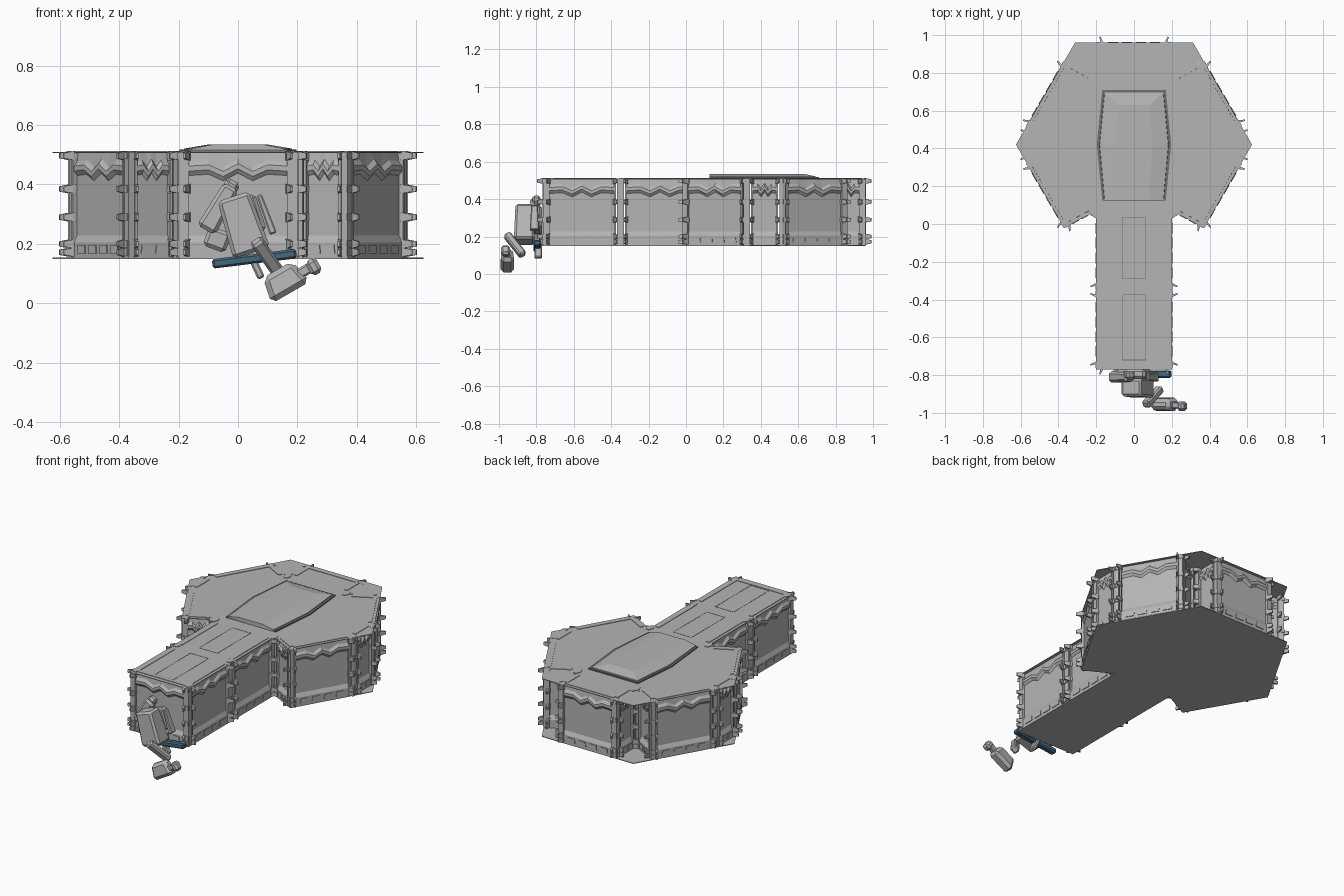
import bpy, bmesh, math
from mathutils import Matrix, Vector

cube = bpy.data.objects.get("Cube")
if cube:
    bpy.data.objects.remove(cube)


def material(name, color):
    m = bpy.data.materials.new(name)
    m.use_nodes = True
    m.diffuse_color = (*color, 1)
    m.node_tree.nodes["Principled BSDF"].inputs["Base Color"].default_value = (*color, 1)
    return m


GREY = material("plain grey", (0.46, 0.46, 0.46))
DARK = material("dark seam grey", (0.16, 0.16, 0.16))
BLUE = material("slate blue", (0.06, 0.14, 0.2))
FLOOR, ROOF = 0.15, 0.51


def finish(name, bm, mat=GREY, matrix=Matrix()):
    bmesh.ops.recalc_face_normals(bm, faces=bm.faces)
    mesh = bpy.data.meshes.new(name)
    bm.to_mesh(mesh)
    bm.free()
    mesh.materials.append(mat)
    ob = bpy.data.objects.new(name, mesh)
    ob.matrix_world = matrix
    bpy.context.collection.objects.link(ob)
    return ob


def add_box(bm, center, size, taper=1.0, rot=Matrix()):
    """Box whose top is scaled by taper."""
    verts = bmesh.ops.create_cube(bm, size=1)["verts"]
    for v in verts:
        k = taper if v.co.z > 0 else 1
        p = Vector((v.co.x * size[0] * k, v.co.y * size[1] * k, v.co.z * size[2]))
        v.co = rot @ p + Vector(center)


def loft(bm, rings):
    """Closed solid through rings with equal point counts."""
    rows = [[bm.verts.new(p) for p in ring] for ring in rings]
    n = len(rows[0])
    for a, b in zip(rows, rows[1:]):
        for i in range(n):
            j = (i + 1) % n
            bm.faces.new((a[i], a[j], b[j], b[i]))
    bm.faces.new(rows[0])
    bm.faces.new(rows[-1])


def slab(name, outline, z0, z1, mat=GREY):
    bm = bmesh.new()
    loft(bm, [[(x, y, z) for x, y in outline] for z in (z0, z1)])
    return finish(name, bm, mat)


def mirrored(half):
    return half + [(-x, y) for x, y in reversed(half)]


# Floor and roof share one plan: a corridor running into a hexagon
plan = mirrored([(0.2, -0.77), (0.2, 0.07), (0.37, -0.02),
                 (0.625, 0.42), (0.3125, 0.96)])
slab("floor", plan, FLOOR, FLOOR + 0.004)
slab("roof", plan, ROOF - 0.004, ROOF)

# Wall cross-section: outward offset, height, how far it follows the wave
PROFILE = [(0, 0.154, 0), (0, 0.205, 0), (-0.012, 0.228, 0), (-0.012, 0.43, 1),
           (-0.001, 0.445, 1), (-0.001, 0.462, 1), (-0.013, 0.478, 1),
           (-0.018, 0.513, 0), (-0.04, 0.513, 0), (-0.04, 0.154, 0)]
WAVE = [(-1, 0), (-0.6, 0.004), (-0.3, -0.018), (0, 0.008),
        (0.3, -0.018), (0.6, 0.004), (1, 0)]
CLAMPS = (0.172, 0.2, 0.29, 0.385, 0.497)


def wall(index, a, b):
    a, b = Vector((*a, 0)), Vector((*b, 0))
    d = (b - a).normalized()
    frame = Matrix.Translation((a + b) / 2) @ Matrix.Rotation(math.atan2(d.y, d.x), 4, "Z")
    half = (b - a).length / 2
    reach = half - 0.035

    # Panel with plinth and wavy cornice
    bm = bmesh.new()
    loft(bm, [[(u * reach, -o, z + w * dz) for o, z, w in PROFILE] for u, dz in WAVE])
    count = 4 if half > 0.15 else 2
    for i in range(count):
        u = (i + 0.5) / count * 2 - 1
        add_box(bm, (u * reach * 0.9, -0.001, 0.182),
                (reach * 1.3 / count, 0.006, 0.028), 0.85)
    finish(f"wall_panel_{index}", bm, GREY, frame)

    # Ribbed pillars at both ends, with flared clamps up their height
    bm = bmesh.new()
    for s in (-1, 1):
        add_box(bm, (s * (half - 0.009), 0.016, 0.332), (0.018, 0.03, 0.356))
        add_box(bm, (s * (half - 0.03), 0.018, 0.332), (0.01, 0.042, 0.356))
        for z in CLAMPS:
            lean = Matrix.Rotation(s * 0.35, 4, "Z") @ Matrix.Rotation(math.pi / 2, 4, "X")
            add_box(bm, (s * (half - 0.026), -0.012, z), (0.014, 0.032, 0.04), 0.55, lean)
            add_box(bm, (s * (half - 0.02), 0.004, z), (0.036, 0.014, 0.024))
    finish(f"wall_pillars_{index}", bm, GREY, frame)


# Walls run round the plan, with recessed corners
walls = mirrored([(0.2, -0.765), (0.2, -0.35), (0.2, 0.07), (0.37, -0.02), (0.57, 0.323),
                  (0.57, 0.517), (0.37, 0.863), (0.2, 0.77), (0.2, 0.96)])
for i, start in enumerate(walls):
    wall(i, start, walls[(i + 1) % len(walls)])


# Raised roof hatch with a dark rim and a faceted crown
def hatch_outline(k, back=0.0):
    half = [(0.165 * k, 0.125), (0.193 * k, 0.42), (0.165 * k, 0.71 - back)]
    return mirrored(half)


slab("hatch_rim", hatch_outline(1.02), ROOF, ROOF + 0.007, DARK)
bm = bmesh.new()
loft(bm, [[(x, y, z) for x, y in hatch_outline(k, back)]
          for k, back, z in ((0.96, 0.01, ROOF), (0.94, 0.015, 0.521), (0.5, 0.08, 0.535))])
finish("hatch_crown", bm)

# Fine seams on the corridor roof
bm = bmesh.new()
for y0, y1 in ((-0.72, -0.375), (-0.29, 0.035)):
    mid, length = (y0 + y1) / 2, y1 - y0
    for s in (-1, 1):
        add_box(bm, (s * 0.062, mid, ROOF), (0.003, length, 0.002))
        add_box(bm, (0, mid + s * length / 2, ROOF), (0.124, 0.003, 0.002))
finish("corridor_roof_seams", bm, DARK)

# Small hexagonal caps over the pillars inside the recessed corners
for i, (x, y) in enumerate(((0.2, 0.77), (0.2, 0.065), (0.2, -0.33), (0.2, -0.73))):
    for s in (-1, 1):
        inset = 0.0 if y > 0 else 0.02
        hexagon = [(s * (x - inset) + 0.02 * math.cos(k * math.pi / 3),
                    y + 0.03 * math.sin(k * math.pi / 3)) for k in range(6)]
        slab(f"roof_cap_{i}_{'left' if s > 0 else 'right'}", hexagon, ROOF, ROOF + 0.003)


# Jointed machine fixed to the corridor front
def part(name, center, size, tilt=0, pitch=0, taper=1.0, mat=GREY, bevel=0.012):
    bm = bmesh.new()
    add_box(bm, (0, 0, 0), size, taper)
    bmesh.ops.bevel(bm, geom=bm.edges[:], offset=bevel, segments=1, affect="EDGES")
    rot = Matrix.Rotation(math.radians(tilt), 4, "Y") @ Matrix.Rotation(math.radians(pitch), 4, "X")
    return finish(name, bm, mat, Matrix.Translation(center) @ rot)


part("machine_body", (0.015, -0.865, 0.265), (0.13, 0.11, 0.2), -18, 0, 0.85)
part("machine_back", (0.02, -0.795, 0.29), (0.12, 0.05, 0.13), -18)
part("shoulder_drum", (-0.065, -0.81, 0.32), (0.07, 0.06, 0.17), 30, 0, 0.8)
part("shoulder_tip", (-0.025, -0.8, 0.39), (0.05, 0.045, 0.05), 30)
part("lower_joint", (-0.07, -0.8, 0.215), (0.08, 0.06, 0.07), 20)
part("side_guard", (0.095, -0.81, 0.3), (0.025, 0.05, 0.14), -20, 0, 0.7, bevel=0.005)
part("hook", (0.06, -0.79, 0.125), (0.025, 0.04, 0.09), -25, 0, bevel=0.006)
part("arm", (0.1, -0.915, 0.155), (0.045, 0.04, 0.16), -35, 33, bevel=0.008)
part("foot", (0.155, -0.955, 0.075), (0.15, 0.075, 0.09), -30, 0, 0.75, bevel=0.018)
part("foot_neck", (0.225, -0.96, 0.11), (0.06, 0.035, 0.035), -30, bevel=0.006)
part("foot_tip", (0.255, -0.965, 0.123), (0.04, 0.05, 0.055), -30, bevel=0.012)
part("blue_plate", (0.055, -0.795, 0.15), (0.285, 0.04, 0.032), -7, mat=BLUE, bevel=0.007)
